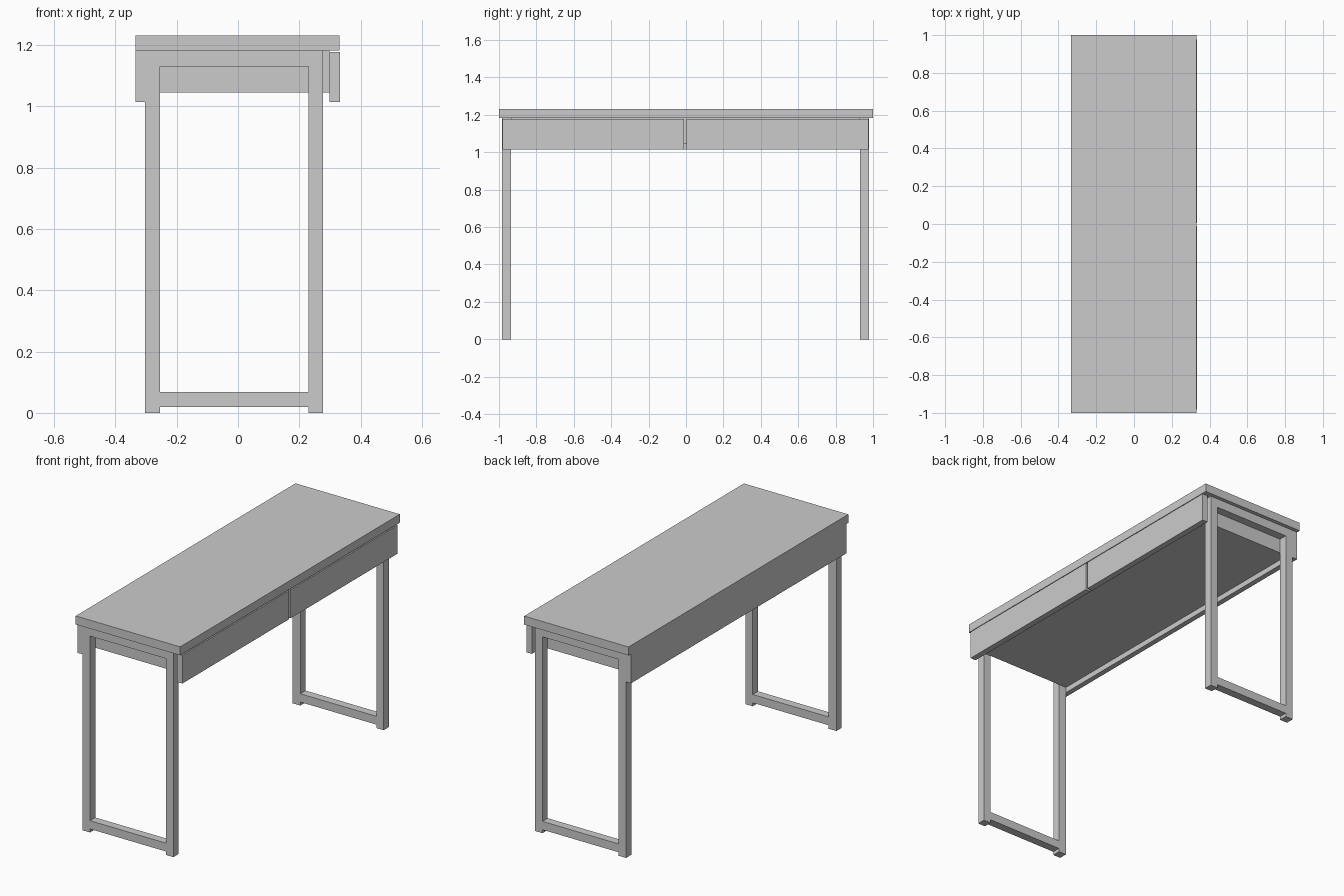
import bpy
import bmesh
from mathutils import Vector

if "Cube" in bpy.data.objects:
    bpy.data.objects.remove(bpy.data.objects["Cube"])


def box(name, *blocks):
    """One object made of blocks, each (x0, x1, y0, y1, z0, z1)."""
    bm = bmesh.new()
    for x0, x1, y0, y1, z0, z1 in blocks:
        verts = bmesh.ops.create_cube(bm, size=1)["verts"]
        size = Vector((x1 - x0, y1 - y0, z1 - z0))
        mid = Vector((x0 + x1, y0 + y1, z0 + z1)) / 2
        bmesh.ops.scale(bm, vec=size, verts=verts)
        bmesh.ops.translate(bm, vec=mid, verts=verts)
    mesh = bpy.data.meshes.new(name)
    bm.to_mesh(mesh)
    bm.free()
    obj = bpy.data.objects.new(name, mesh)
    bpy.context.collection.objects.link(obj)
    return obj


TOP_Z = 1.183                       # underside of the desktop
MID_Y = -0.003                      # symmetry plane of the underframe
LEG_IN, LEG_OUT = 0.933, 0.981      # leg frame, distance from MID_Y
BACK = (-0.303, -0.254)             # x range of the back legs
FRONT = (0.230, 0.277)              # x range of the front legs

# Desktop
box("desktop", (-0.334, 0.331, -1, 1, TOP_Z, 1.232))

# Body that holds the drawers, between the leg frames
box("drawer_body",
    (BACK[0], 0.298, MID_Y - LEG_IN, MID_Y + LEG_IN, 1.046, TOP_Z))

# Back panel
box("back_panel",
    (-0.334, BACK[0], MID_Y - LEG_OUT, MID_Y + LEG_OUT, 1.014, TOP_Z))

# Leg frames and drawer fronts, one of each per side
for side, label in ((-1, "left"), (1, "right")):
    y0, y1 = sorted((MID_Y + side * LEG_IN, MID_Y + side * LEG_OUT))
    box("leg_frame_" + label,
        (*BACK, y0, y1, 0, TOP_Z),
        (*FRONT, y0, y1, 0, TOP_Z),
        (BACK[1], FRONT[0], y0, y1, 1.131, TOP_Z),
        (BACK[1], FRONT[0], y0, y1, 0.020, 0.068))

    y0, y1 = sorted((MID_Y + side * 0.007, MID_Y + side * 0.979))
    box("drawer_front_" + label, (0.298, 0.333, y0, y1, 1.014, 1.178))
